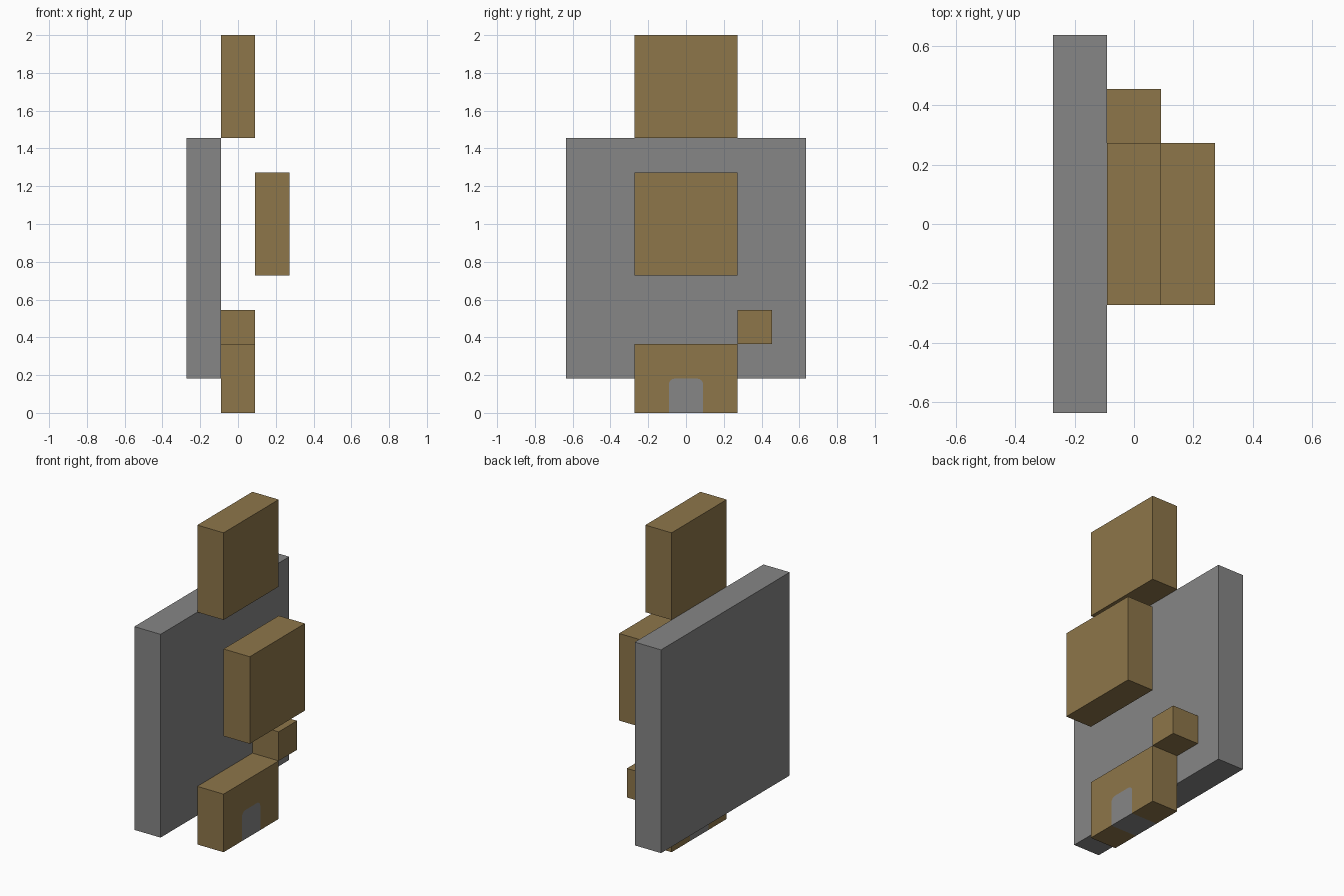
import bpy, bmesh, math
from mathutils import Vector

U = 1 / 11  # modelling unit: every part sits on this grid

cube = bpy.data.objects.get("Cube")
if cube:
    bpy.data.objects.remove(cube, do_unlink=True)


def material(name, color):
    mat = bpy.data.materials.new(name)
    mat.use_nodes = True
    mat.diffuse_color = color
    mat.node_tree.nodes["Principled BSDF"].inputs["Base Color"].default_value = color
    return mat


tan = material("tan", (0.27, 0.182, 0.068, 1))
grey = material("grey", (0.238, 0.238, 0.238, 1))


def add_object(name, bm, *mats):
    bmesh.ops.recalc_face_normals(bm, faces=bm.faces)
    mesh = bpy.data.meshes.new(name)
    bm.to_mesh(mesh)
    bm.free()
    for mat in mats:
        mesh.materials.append(mat)
    obj = bpy.data.objects.new(name, mesh)
    bpy.context.collection.objects.link(obj)
    return obj


def box(name, low, high, mat):
    """Box between two corners given in grid units."""
    low, high = Vector(low) * U, Vector(high) * U
    bm = bmesh.new()
    bmesh.ops.create_cube(bm, size=1)
    for v in bm.verts:
        v.co = (low + high) / 2 + v.co * (high - low)
    add_object(name, bm, mat)


# Large plate and the plain blocks
box("back_plate", (-3, -7, 2), (-1, 7, 16), grey)
box("top_block", (-1, -3, 16), (1, 3, 22), tan)
box("middle_block", (1, -3, 8), (3, 3, 14), tan)
box("small_block", (-1, 3, 4), (1, 5, 6), tan)

# Bottom block with a flush, round-cornered door on both broad sides
bm = bmesh.new()
radius, steps = 0.35, 4
corner = [(1 - radius + radius * math.cos(a), 2 - radius + radius * math.sin(a))
          for a in (math.pi / 2 * i / steps for i in range(steps + 1))]
arch = [(1, 0)] + corner + [(-y, z) for y, z in reversed(corner)] + [(-1, 0)]
frame = [(-3, 0), (-3, 4), (3, 4), (3, 0)]


def verts(points):
    return [bm.verts.new((-U, y * U, z * U)) for y, z in points]


door, surround = verts(arch), verts(frame)
sides = [bm.faces.new(door), bm.faces.new(door + surround)]
result = bmesh.ops.extrude_face_region(bm, geom=sides, use_keep_orig=True)
bmesh.ops.translate(bm, vec=(2 * U, 0, 0),
                    verts=[g for g in result["geom"] if isinstance(g, bmesh.types.BMVert)])
for face in bm.faces:
    in_door = all(abs(v.co.y) < 1.01 * U and v.co.z < 2.01 * U for v in face.verts)
    face.material_index = 1 if in_door else 0
add_object("bottom_block", bm, tan, grey)
